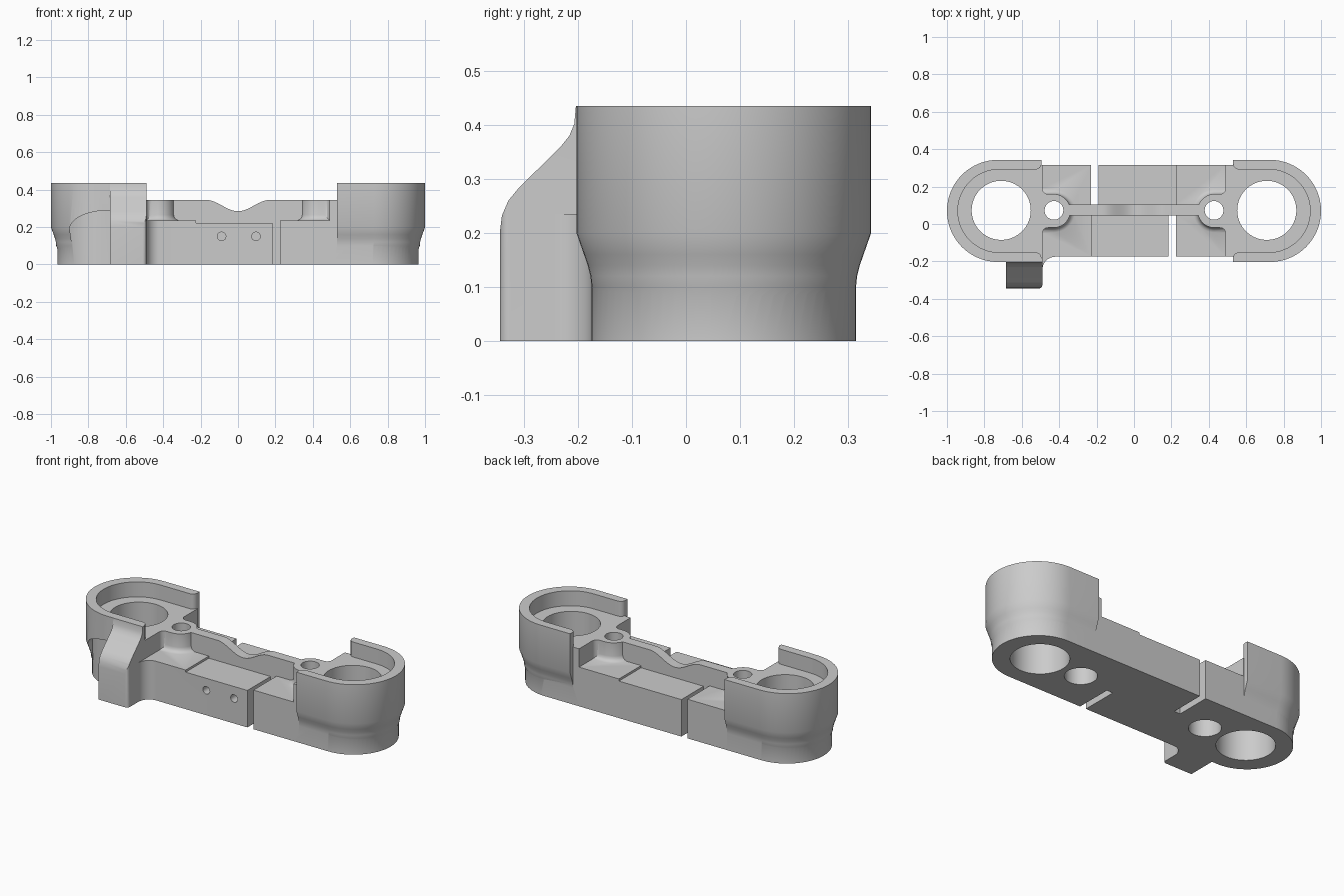
import bpy, bmesh
from math import sin, cos, pi

cube = bpy.data.objects.get("Cube")
if cube:
    bpy.data.objects.remove(cube)

grey = bpy.data.materials.new("plain grey")
grey.use_nodes = True
grey.diffuse_color = (0.6, 0.6, 0.6, 1)
grey.node_tree.nodes["Principled BSDF"].inputs["Base Color"].default_value = (0.6, 0.6, 0.6, 1)

CY = 0.07        # centre line of the link
STEM_R = 0.245   # half width of the lower body
CUP_R = 0.273    # half width of the raised cups
DECK = 0.235     # height of the low deck
TOP = 0.345      # height of cup floors, bosses and rib
RIM = 0.435      # height of the cup walls


def loft(name, rings):
    """Closed solid skinned through equal-length rings of points."""
    bm = bmesh.new()
    loops = [[bm.verts.new(p) for p in ring] for ring in rings]
    n = len(loops[0])
    for a, b in zip(loops, loops[1:]):
        for i in range(n):
            j = (i + 1) % n
            bm.faces.new((a[i], a[j], b[j], b[i]))
    bm.faces.new(loops[0][::-1])
    bm.faces.new(loops[-1])
    bmesh.ops.recalc_face_normals(bm, faces=bm.faces)
    mesh = bpy.data.meshes.new(name)
    bm.to_mesh(mesh)
    bm.free()
    mesh.materials.append(grey)
    ob = bpy.data.objects.new(name, mesh)
    bpy.context.collection.objects.link(ob)
    return ob


def prism(name, outline, lo, hi, axis="z"):
    """Extrude a 2D outline along the given axis."""
    place = {"x": lambda a, b, h: (h, a, b),
             "y": lambda a, b, h: (a, h, b),
             "z": lambda a, b, h: (a, b, h)}[axis]
    return loft(name, [[place(a, b, h) for a, b in outline] for h in (lo, hi)])


def box(name, x0, x1, y0, y1, z0, z1):
    return prism(name, [(x0, y0), (x1, y0), (x1, y1), (x0, y1)], z0, z1)


def arc(cx, cy, rx, ry, start, end, n):
    """Elliptical arc, angles in degrees."""
    step = (end - start) / n * pi / 180
    return [(cx + rx * cos(start * pi / 180 + i * step),
             cy + ry * sin(start * pi / 180 + i * step)) for i in range(n + 1)]


def disc(name, cx, cy, r, lo, hi, axis="z", n=48):
    return prism(name, arc(cx, cy, r, r, 0, 360, n)[:-1], lo, hi, axis)


def u_shape(cx, x0, r, side, flare=0.0):
    """Half-round outline, square at x0, optionally rounded open at its mouth."""
    pts = arc(cx, CY, r, r, -90, 90, 32)
    if flare:
        lip = arc(x0 + flare, CY + r + flare, flare, flare, 180, 270, 6)
        pts += lip[::-1] + [(x0 - 0.1, CY + r + flare)]
        pts = [(x, 2 * CY - y) for x, y in pts[33:]][::-1] + pts
    else:
        pts = [(x0, CY - r)] + pts + [(x0, CY + r)]
    return [(side * x, y) for x, y in pts]


def combine(target, other, operation):
    """Apply a boolean and discard the other solid."""
    mod = target.modifiers.new("combine", "BOOLEAN")
    mod.operation, mod.solver, mod.object = operation, "EXACT", other
    bpy.context.view_layer.update()
    graph = bpy.context.evaluated_depsgraph_get()
    result = bpy.data.meshes.new_from_object(target.evaluated_get(graph))
    target.modifiers.clear()
    target.data = result
    bpy.data.objects.remove(other)


def add(target, other):
    combine(target, other, "UNION")


def cut(target, other):
    combine(target, other, "DIFFERENCE")


# Middle bar with its lowered pads, one front and one back
body = box("link_body", -0.6, 0.6, CY - STEM_R, CY + STEM_R, 0, DECK)
for s in (1, -1):
    y0, y1 = sorted((CY + 0.005 - s * 0.03, CY - s * 0.4))
    x0, x1 = sorted((-s * 0.225, s * 0.2))
    cut(body, box("pad_cutter", x0, x1, y0, y1, 0.222, 0.4))

# Round ends: stem, flared cup, and boss
for side, mouth in ((-1, 0.495), (1, 0.53)):
    add(body, prism("stem", u_shape(0.72, 0.49, STEM_R, side), 0, TOP))

    levels = [(0.08, 0.237), (0.1, STEM_R), (0.12, 0.247), (0.14, 0.252),
              (0.16, 0.259), (0.2, CUP_R), (RIM, CUP_R)]
    cup = loft("cup", [[(x, y, z) for x, y in u_shape(1 - CUP_R, mouth, r, side)]
                       for z, r in levels])
    if side < 0:
        # Arched relief under the cup beside the lug
        arch = arc(-0.685, 0.19, 0.215, 0.1, 90, 180, 16)
        cut(cup, prism("relief_cutter", [(-0.6, 0.05), (-0.6, 0.29)] + arch + [(-0.88, 0.05)],
                       -0.4, -0.08, "y"))
    add(body, cup)

    # Boss blending out into the deck at its foot
    foot = [(0.2, 0.025), (DECK, 0.025), (0.241, 0.012), (0.25, 0.004), (0.265, 0), (TOP, 0)]
    add(body, loft("boss", [[(x, y, z) for x, y in u_shape(-0.43, -0.55, 0.09 + d, -side)]
                            for z, d in foot]))
    for s in (1, -1):
        curve = arc(0.46, CY + s * 0.12, 0.03, 0.03, 0, -s * 90, 6)
        corner = [(0.51, CY + s * 0.12)] + curve + [(0.46, CY + s * 0.07), (0.51, CY + s * 0.07)]
        add(body, prism("boss_fillet", [(side * x, y) for x, y in corner], 0.2, TOP))

# Thin centre rib with a saddle in the middle
saddle = [(x / 100, TOP - 0.03 * (1 + cos(pi * x / 17))) for x in range(-17, 18)]
add(body, prism("rib", [(-0.43, 0.1), (-0.43, TOP)] + saddle + [(0.43, TOP), (0.43, 0.1)],
                0.045, 0.105, "y"))

# Sloped lug on the front of one cup, blended into the bar
slope = [(-0.17, 0), (-0.345, 0), (-0.345, 0.2), (-0.341, 0.232), (-0.329, 0.26),
         (-0.31, 0.283), (-0.232, 0.36), (-0.216, 0.38), (-0.207, 0.402),
         (-0.204, RIM), (-0.17, RIM)]
lug = prism("lug", slope, -0.685, -0.49, "x")
edge = arc(-0.51, -0.325, 0.02, 0.02, 0, -90, 6)
cut(lug, prism("lug_edge_cutter", edge + [(-0.51, -0.4), (-0.4, -0.4), (-0.4, -0.325)], -0.1, 0.5))
add(body, lug)
blend = arc(-0.42, -0.245, 0.07, 0.07, 180, 90, 10)
add(body, prism("lug_fillet", [(-0.51, -0.245)] + blend + [(-0.42, -0.15), (-0.51, -0.15)], 0, DECK))

# Cup pockets, bores and boss holes
for side, mouth in ((-1, 0.495), (1, 0.53)):
    cut(body, prism("pocket_cutter", u_shape(0.72, mouth, 0.222, side, 0.03), TOP, 0.6))
    cut(body, disc("bore_cutter", side * 0.71, CY + 0.003, 0.158, -0.1, 0.6, n=64))
    cut(body, disc("boss_hole_cutter", side * 0.428, CY + 0.003, 0.05, -0.1, 0.6))
    cut(body, disc("counterbore_cutter", side * 0.428, CY + 0.003, 0.088, -0.1, 0.2))

# Clearance slots and the two small front holes
cut(body, box("front_slot_cutter", 0.185, 0.225, -0.4, 0.045, -0.1, 0.5))
cut(body, box("back_slot_cutter", -0.23, -0.19, 0.105, 0.5, -0.1, 0.5))
for x in (-0.088, 0.096):
    cut(body, disc("pin_hole_cutter", x, 0.15, 0.023, -0.3, -0.08, "y", 24))

# Smooth the curved walls, keep machined edges crisp
bpy.ops.object.select_all(action="DESELECT")
body.select_set(True)
bpy.context.view_layer.objects.active = body
bpy.ops.object.shade_smooth_by_angle(angle=pi / 6)
